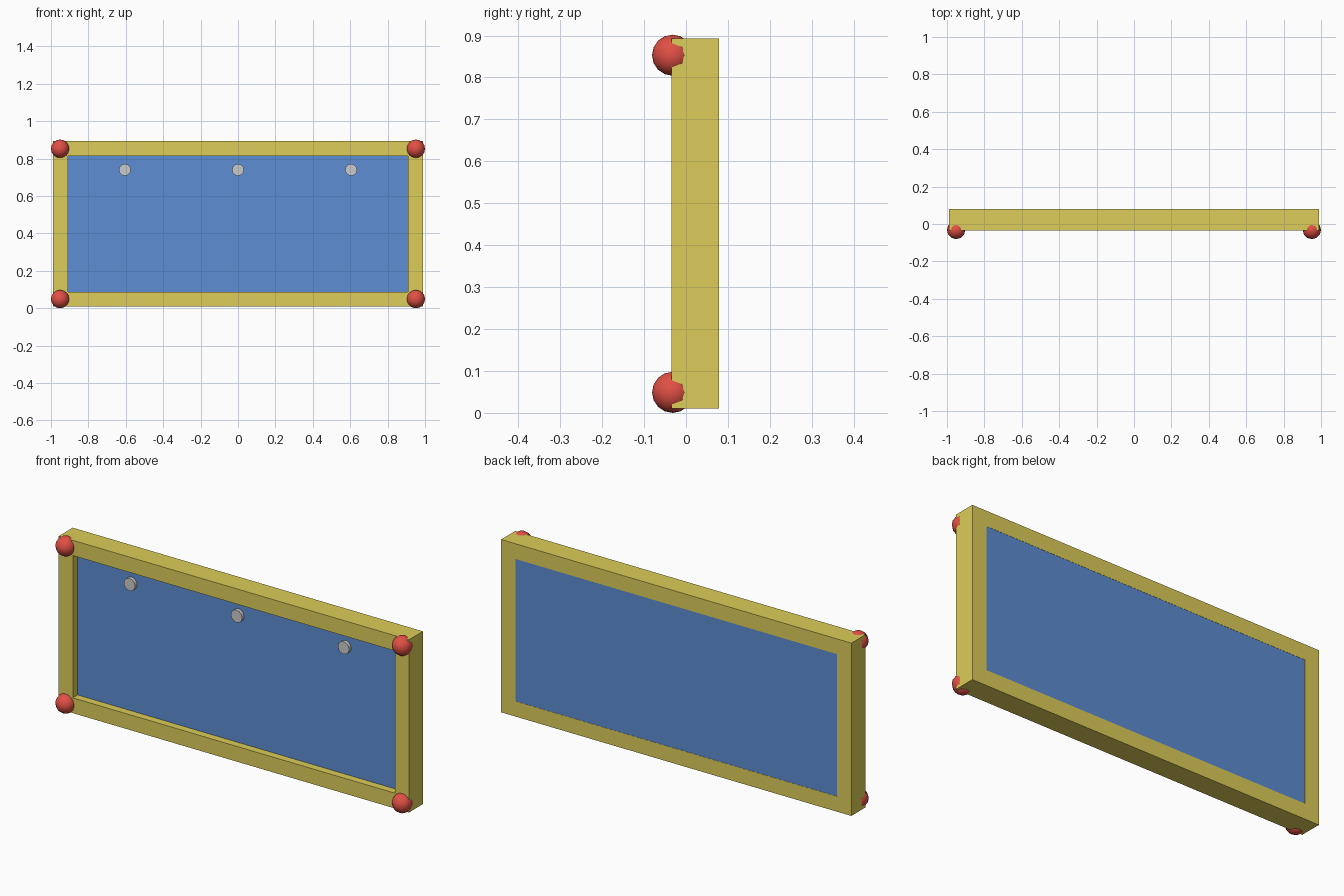
import bpy, math

if "Cube" in bpy.data.objects:
    bpy.data.objects.remove(bpy.data.objects["Cube"])


def material(name, rgb):
    m = bpy.data.materials.new(name)
    m.diffuse_color = (*rgb, 1)
    m.use_nodes = True
    m.node_tree.nodes["Principled BSDF"].inputs["Base Color"].default_value = m.diffuse_color
    return m


YELLOW = material("yellow", (0.72, 0.61, 0.10))
BLUE = material("blue", (0.11, 0.27, 0.65))
RED = material("red", (0.75, 0.08, 0.06))


def box(name, lo, hi, mat):
    bpy.ops.mesh.primitive_cube_add(size=1, location=[(a + b) / 2 for a, b in zip(lo, hi)])
    ob = bpy.context.object
    ob.name = name
    ob.scale = [b - a for a, b in zip(lo, hi)]
    bpy.ops.object.transform_apply(location=False, rotation=False, scale=True)
    ob.data.materials.append(mat)
    return ob


X_OUT, X_IN = 0.99, 0.91
Z_LOW, Z_HIGH, BAR = 0.01, 0.893, 0.078
FRONT, BACK = -0.034, 0.079

# frame: two full-height posts with rails fitted between them
for side, s in (("left", -1), ("right", 1)):
    xs = sorted((s * X_IN, s * X_OUT))
    box(f"frame_post_{side}", (xs[0], FRONT, Z_LOW), (xs[1], BACK, Z_HIGH), YELLOW)
for name, z in (("bottom", Z_LOW), ("top", Z_HIGH - BAR)):
    box(f"frame_rail_{name}", (-X_IN, FRONT, z), (X_IN, BACK, z + BAR), YELLOW)

# recessed panel, nearly flush with the back of the frame
box("panel", (-X_IN, 0.005, Z_LOW + BAR), (X_IN, BACK - 0.001, Z_HIGH - BAR), BLUE)

# corner balls
for x in (-0.951, 0.951):
    for z in (0.049, 0.853):
        bpy.ops.mesh.primitive_uv_sphere_add(segments=12, ring_count=8, radius=0.049,
                                             location=(x, FRONT + 0.002, z))
        ball = bpy.context.object
        ball.name = "corner_ball"
        ball.data.materials.append(RED)
        bpy.ops.object.shade_smooth()

# pegs along the upper part of the panel
for x in (-0.605, 0, 0.605):
    bpy.ops.mesh.primitive_cylinder_add(vertices=12, radius=0.032, depth=0.025,
                                        location=(x, 0, 0.74), rotation=(math.pi / 2, 0, 0))
    bpy.context.object.name = "peg"
    bpy.ops.object.shade_smooth_by_angle(angle=math.radians(40))
